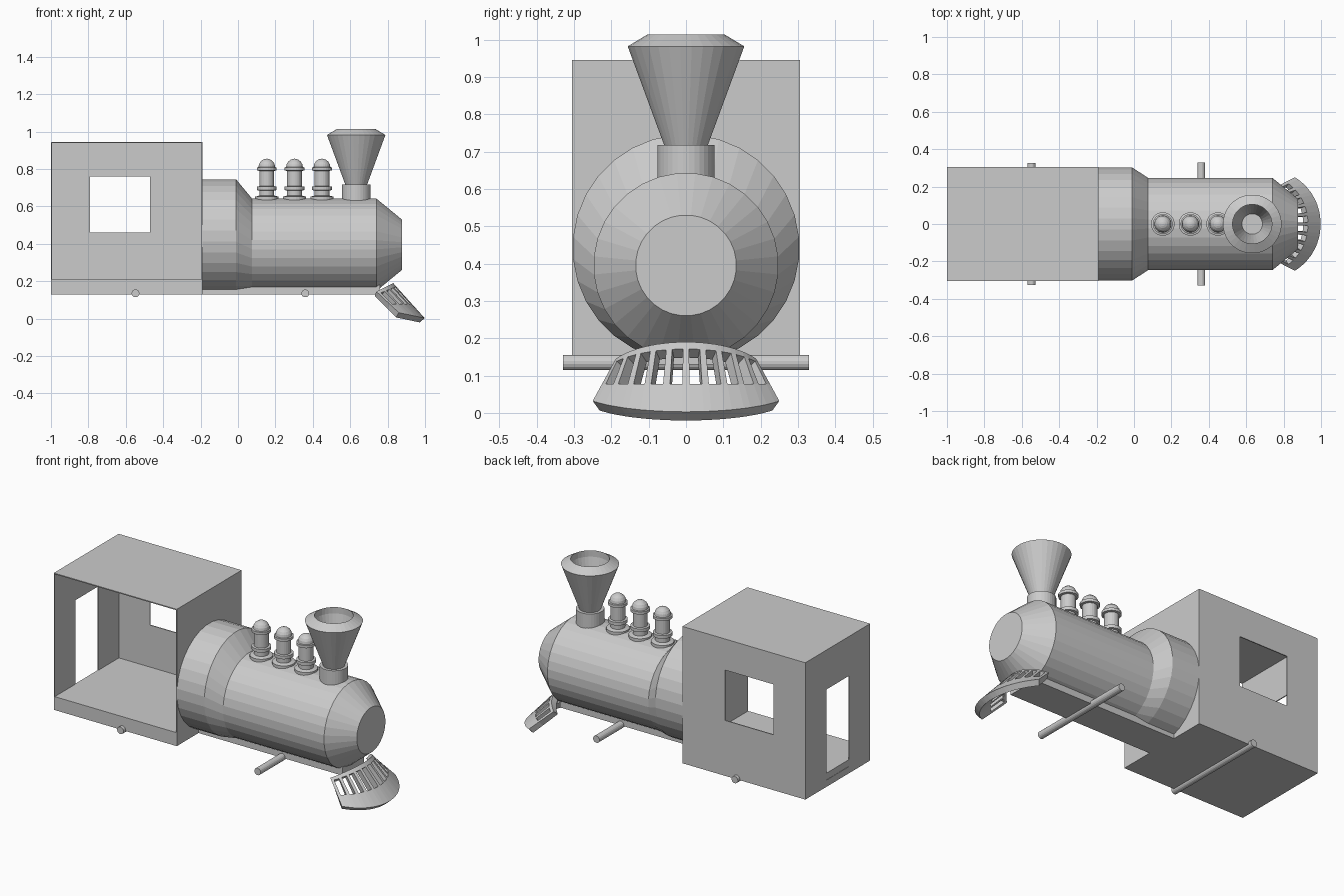
import bpy
from math import sin, cos, pi, radians

if "Cube" in bpy.data.objects:
    bpy.data.objects.remove(bpy.data.objects["Cube"])


def make(name, verts, faces, thick=0.0):
    me = bpy.data.meshes.new(name)
    me.from_pydata(verts, [], faces)
    ob = bpy.data.objects.new(name, me)
    bpy.context.collection.objects.link(ob)
    if thick:
        m = ob.modifiers.new("thickness", 'SOLIDIFY')
        m.thickness, m.offset = thick, -1
    return ob


def loft(name, rings, place, n=32):
    """Skin a stack of circles; place(ring, c, s) returns a point."""
    verts = [place(r, cos(2 * pi * (i + .5) / n), sin(2 * pi * (i + .5) / n))
             for r in rings for i in range(n)]
    faces = [(k * n + i, k * n + (i + 1) % n, (k + 1) * n + (i + 1) % n, (k + 1) * n + i)
             for k in range(len(rings) - 1) for i in range(n)]
    last = (len(rings) - 1) * n
    faces += [tuple(reversed(range(n))), tuple(range(last, last + n))]
    return make(name, verts, faces)


def along_x(name, rings):        # ring = (x, radius, centre z)
    return loft(name, rings, lambda r, c, s: (r[0], r[1] * c, r[2] + r[1] * s))


def upright(name, x, rings, n=32):     # ring = (z, radius)
    return loft(name, rings, lambda r, c, s: (x + r[1] * c, r[1] * s, r[0]), n)


def axle(name, x, half):
    return loft(name, [(half,), (-half,)],
                lambda r, c, s: (x + .021 * c, r[0], .135 + .021 * s), 16)


def box(name, lo, hi):
    v = [(x, y, z) for x in (lo[0], hi[0]) for y in (lo[1], hi[1]) for z in (lo[2], hi[2])]
    return make(name, v, [(0, 1, 3, 2), (4, 6, 7, 5), (0, 4, 5, 1),
                          (2, 3, 7, 6), (0, 2, 6, 4), (1, 5, 7, 3)])


def holed_panel(name, outer, hole, place, thick):
    """Rectangular wall with a rectangular opening; rect = (a0, a1, z0, z1)."""
    verts = [place(a, z) for q in (outer, hole)
             for a, z in ((q[0], q[2]), (q[1], q[2]), (q[1], q[3]), (q[0], q[3]))]
    return make(name, verts, [(i, (i + 1) % 4, 4 + (i + 1) % 4, 4 + i) for i in range(4)], thick)


# Cab: open on the -y side, window on +y, doorway at the rear
X0, X1, Y, Z0, Z1 = -1.0, -.19, .305, .13, .945
T = .006
box("cab_floor", (X0 + .002, -Y, Z0), (X1 - .002, Y - .002, .21))
box("cab_roof", (X0, -Y, Z1 - T), (X1, Y, Z1))
box("cab_front_wall", (X1 - T, -Y, Z0), (X1, Y, Z1 - T))
holed_panel("cab_window_wall", (X1 - T, X0 + T, Z0, Z1 - T), (-.47, -.79, .46, .76),
            lambda a, z: (a, Y, z), T)
holed_panel("cab_door_wall", (Y, -Y, Z0, Z1 - T), (.108, -.108, .17, .71),
            lambda a, z: (X0, a, z), T)

# Boiler, firebox and nose
along_x("firebox", [(-.19, .304, .442), (-.01, .304, .442), (.075, .248, .395)])
along_x("boiler", [(-.01, .248, .395), (.74, .248, .395), (.877, .135, .395)])

# Frame strip and axles
box("frame", (-.19, -.1, .13), (.76, .1, .18))
axle("front_axle", .36, .33)
axle("rear_axle", -.548, .325)

# Smokestack with hollow funnel
upright("stack_base", .632, [(.6, .077), (.718, .077)])
upright("stack_funnel", .632, [(.715, .058), (.982, .157), (1.013, .105),
                               (.975, .105), (.76, .055)])

# Three domes along the top
for i, x in enumerate((.154, .302, .449)):
    dome = [(.81 + .045 * sin(a), .045 * cos(a)) for a in map(radians, (0, 20, 40, 60, 75, 87))]
    upright(f"steam_dome_{i + 1}", x, [
        (.62, .063), (.652, .063), (.658, .04), (.685, .04), (.687, .053), (.706, .053),
        (.708, .04), (.79, .04), (.792, .053), (.808, .053)] + dome, 24)

# Cowcatcher: ruled strip between two arcs, with slots left out
def arc(t, half, xa, xb, za, zb):
    a = radians(60) * t
    k = (cos(a) - .5) / .5
    return xa + (xb - xa) * k, half * sin(a) / sin(radians(60)), za + (zb - za) * k


slots, bar = 10, .36
ts = []
for i in range(slots + 1):
    ts += [i, i + bar]
ts = [2 * t / (slots + bar) - 1 for t in ts]
verts, faces = [], []
for v in (0, .1, .6, 1):
    for t in ts:
        p, q = arc(t, .188, .74, .83, .145, .19), arc(t, .25, .86, .998, .032, .003)
        verts.append(tuple(a + (b - a) * v for a, b in zip(p, q)))
n = len(ts)
for r in range(3):
    for c in range(n - 1):
        if r != 1 or c % 2 == 0:
            faces.append((r * n + c, (r + 1) * n + c, (r + 1) * n + c + 1, r * n + c + 1))
make("cowcatcher", verts, faces, .035)
